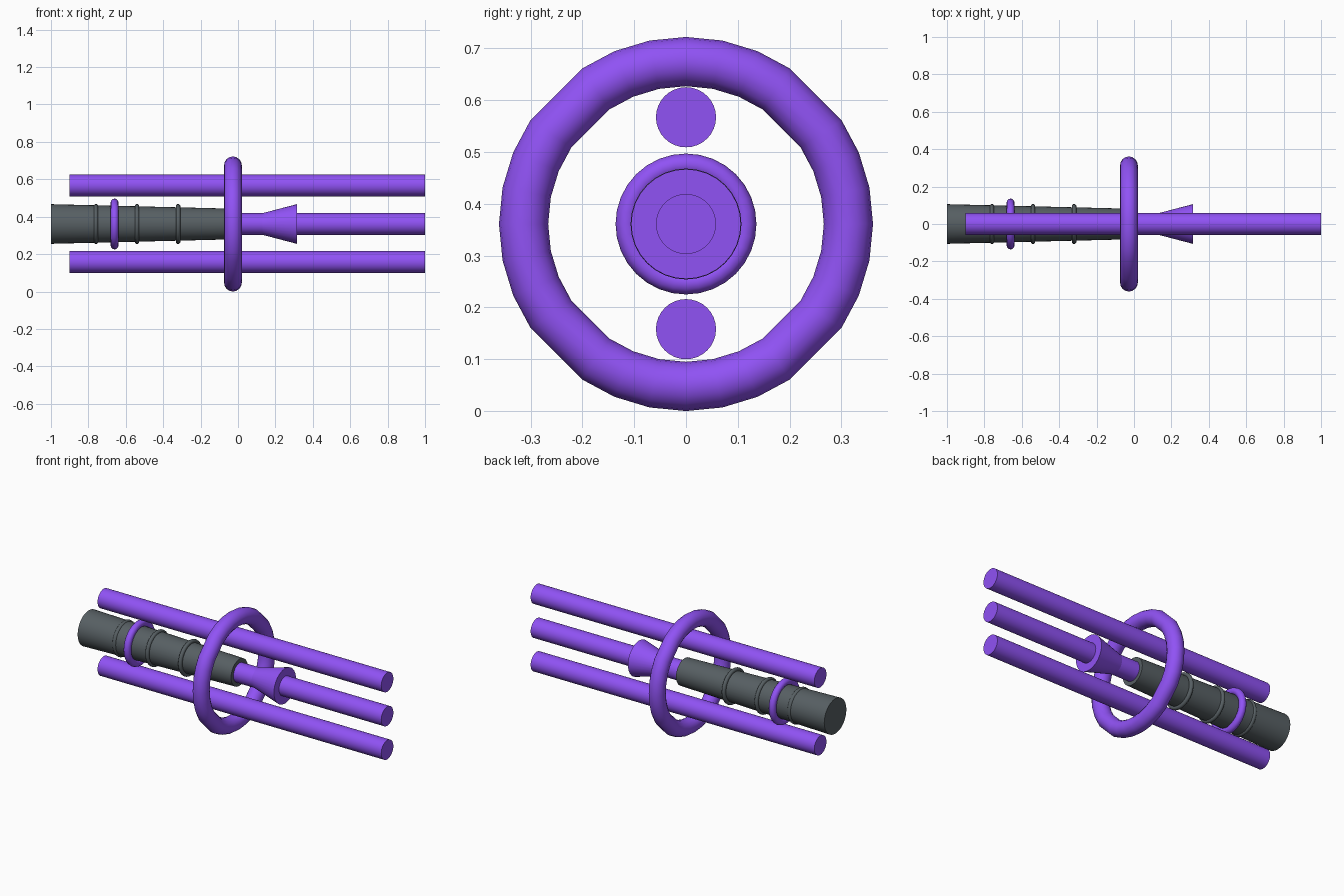
import bpy, bmesh, math
from mathutils import Matrix

if "Cube" in bpy.data.objects:
    bpy.data.objects.remove(bpy.data.objects["Cube"])

ZC = 0.361                      # height of the main axis


def material(name, rgb):
    m = bpy.data.materials.new(name)
    m.diffuse_color = (*rgb, 1)
    m.use_nodes = True
    m.node_tree.nodes["Principled BSDF"].inputs["Base Color"].default_value = m.diffuse_color
    return m


purple = material("purple", (0.28, 0.085, 0.91))
grey = material("dark_grey", (0.095, 0.115, 0.125))


def finish(name, bm, mat):
    bmesh.ops.recalc_face_normals(bm, faces=bm.faces)
    me = bpy.data.meshes.new(name)
    bm.to_mesh(me)
    bm.free()
    ob = bpy.data.objects.new(name, me)
    bpy.context.collection.objects.link(ob)
    me.materials.append(mat)
    bpy.ops.object.select_all(action='DESELECT')
    ob.select_set(True)
    bpy.context.view_layer.objects.active = ob
    bpy.ops.object.shade_smooth_by_angle(angle=math.radians(35))
    return ob


def bar(name, x0, x1, r0, r1, mat, z=ZC):
    """Capped round bar along x, radius r0 at x0 and r1 at x1."""
    bm = bmesh.new()
    place = Matrix.Translation(((x0 + x1) / 2, 0, z)) @ Matrix.Rotation(math.pi / 2, 4, 'Y')
    bmesh.ops.create_cone(bm, cap_ends=True, segments=32, radius1=r0, radius2=r1,
                          depth=x1 - x0, matrix=place)
    return finish(name, bm, mat)


def ring(name, x, major, minor, mat, steps, sides=12):
    """Torus around the x axis with rows at the given angle steps."""
    bm = bmesh.new()
    rows = []
    for s in steps:
        a = math.tau * s / 32
        row = []
        for j in range(sides):
            b = math.tau * j / sides
            r = major + minor * math.cos(b)
            row.append(bm.verts.new((x + minor * math.sin(b), r * math.cos(a), ZC + r * math.sin(a))))
        rows.append(row)
    for i, row in enumerate(rows):
        nxt = rows[(i + 1) % len(rows)]
        for j in range(sides):
            k = (j + 1) % sides
            bm.faces.new((row[j], nxt[j], nxt[k], row[k]))
    return finish(name, bm, mat)


# Three long rods
for name, z in (("lower_rod", 0.158), ("middle_rod", ZC), ("upper_rod", 0.567)):
    bar(name, -0.9, 1.0, 0.058, 0.058, purple, z)

# Tapered grip and flared collar
bar("grip", -1.0, 0.01, 0.106, 0.081, grey)
bar("flared_collar", 0.12, 0.315, 0.055, 0.106, purple)

# Grip bands and the purple band
full = range(32)
for i, x in enumerate((-0.76, -0.54, -0.32)):
    ring(f"grip_band_{i + 1}", x, 0.095, 0.012, grey, full)
ring("accent_band", -0.66, 0.115, 0.021, purple, full)

# Large guard ring, slightly flattened on the diagonals
ring("guard_ring", -0.027, 0.3135, 0.0475, purple, [s for s in full if s % 8 != 4], 16)
